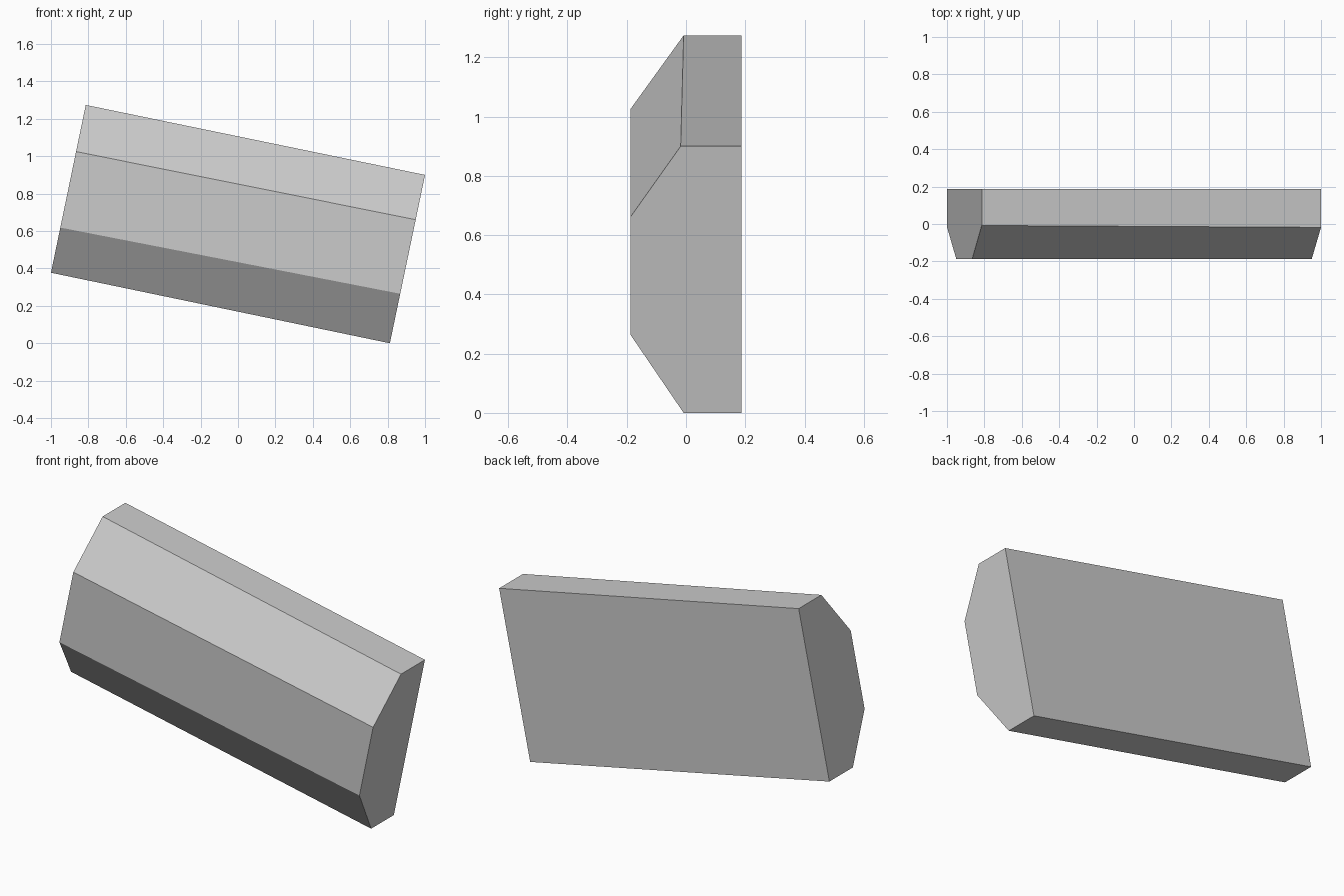
import bpy, bmesh
from mathutils import Vector

if "Cube" in bpy.data.objects:
    bpy.data.objects.remove(bpy.data.objects["Cube"])

HALF_DEPTH = 0.188


def end_profile(bottom, top, low, high, y_bottom, y_top):
    """Six-sided end section; low/high are the front ridges as fractions of its height."""
    b, t = Vector((bottom[0], 0, bottom[1])), Vector((top[0], 0, top[1]))
    section = [(0, HALF_DEPTH), (0, y_bottom), (low, -HALF_DEPTH),
               (high, -HALF_DEPTH), (1, y_top), (1, HALF_DEPTH)]
    return [b.lerp(t, f) + Vector((0, y, 0)) for f, y in section]


# Tilted bar: loft between the left and right end sections
bm = bmesh.new()
left = [bm.verts.new(p) for p in end_profile(
    (-1.0, 0.377), (-0.814, 1.274), 0.269, 0.722, -0.015, -0.008)]
right = [bm.verts.new(p) for p in end_profile(
    (0.812, 0.0), (1.0, 0.90), 0.294, 0.734, -0.008, -0.018)]
bm.faces.new(left)
bm.faces.new(right[::-1])
for i in range(6):
    j = (i + 1) % 6
    bm.faces.new((left[j], left[i], right[i], right[j]))
bmesh.ops.recalc_face_normals(bm, faces=bm.faces[:])

mesh = bpy.data.meshes.new("chamfered_bar")
bm.to_mesh(mesh)
bm.free()
bpy.context.collection.objects.link(bpy.data.objects.new("chamfered_bar", mesh))
